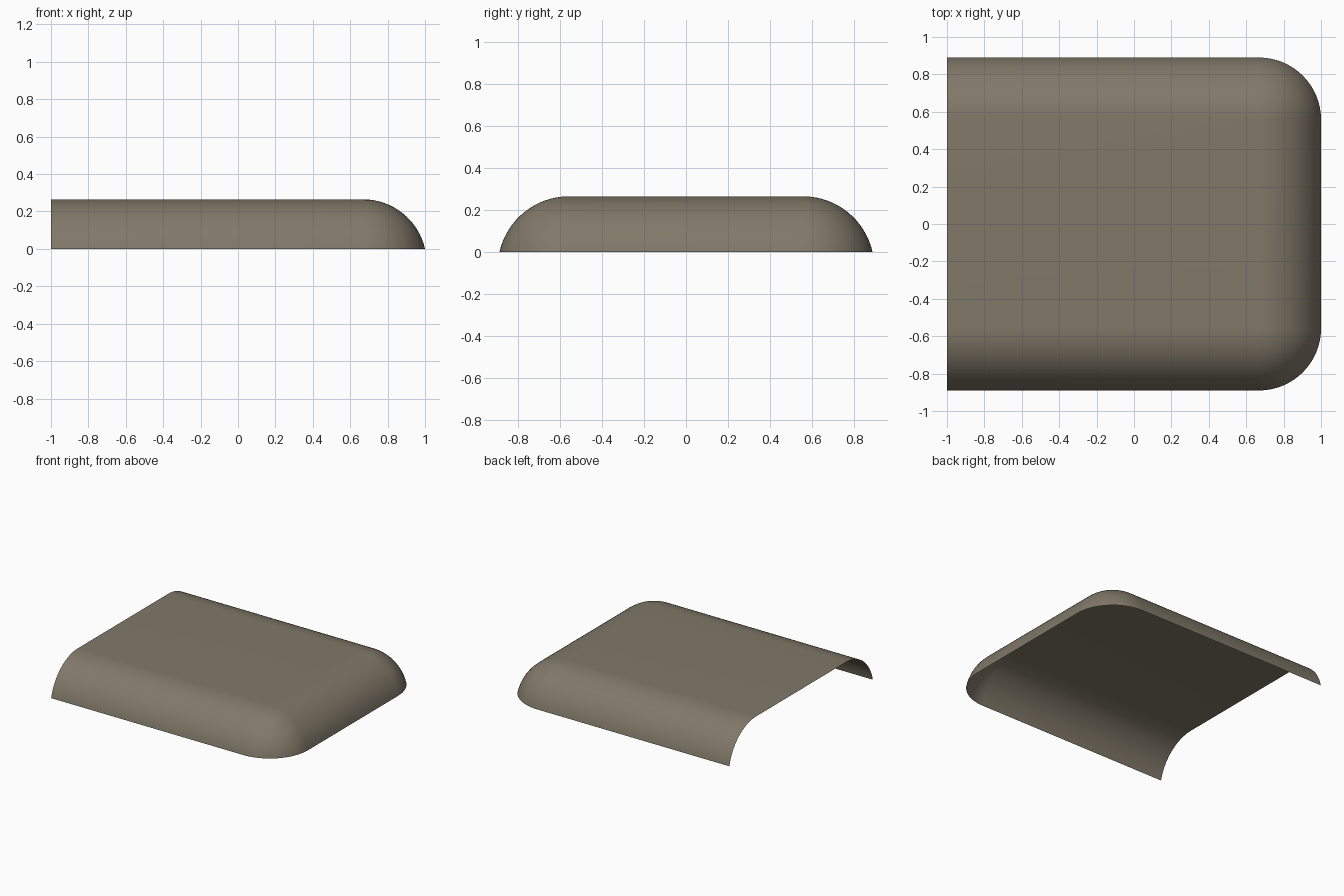
import bpy, bmesh
from math import sin, cos, acos, sqrt, pi

if "Cube" in bpy.data.objects:
    bpy.data.objects.remove(bpy.data.objects["Cube"])

# Overall dimensions
HALF_X, HALF_Y, HEIGHT, R = 1.0, 0.89, 0.265, 0.34
INSET = sqrt(R * R - (R - HEIGHT) ** 2)      # width of the rounded border
CX, CY = HALF_X - INSET, HALF_Y - INSET      # corner centres
STEPS = 16

# Border profile: circular arc from the bottom rim up to the flat top
end = acos((R - HEIGHT) / R)
profile = [(R * sin(a), R * cos(a) - (R - HEIGHT))
           for a in (end * (1 - i / STEPS) for i in range(STEPS + 1))]

# Path around three sides (the -x end is open): base point and outward angle
path = [(-HALF_X, -CY, -pi / 2)]
path += [(CX, -CY, -pi / 2 + pi / 2 * i / STEPS) for i in range(STEPS + 1)]
path += [(CX, CY, pi / 2 * i / STEPS) for i in range(STEPS + 1)]
path += [(-HALF_X, CY, pi / 2)]

# Rounded border swept along the path
bm = bmesh.new()
rows = [[bm.verts.new((x + r * cos(a), y + r * sin(a), z)) for r, z in profile]
        for x, y, a in path]
for p, q in zip(rows, rows[1:]):
    for i in range(STEPS):
        bm.faces.new((p[i], q[i], q[i + 1], p[i + 1]))

# Flat top panel
bm.faces.new([bm.verts.new((x, y, HEIGHT)) for x, y in
              ((-HALF_X, -CY), (CX, -CY), (CX, CY), (-HALF_X, CY))])
bmesh.ops.remove_doubles(bm, verts=bm.verts, dist=1e-4)
bmesh.ops.dissolve_degenerate(bm, edges=bm.edges, dist=1e-5)

mesh = bpy.data.meshes.new("cover_shell")
bm.to_mesh(mesh)
bm.free()
shell = bpy.data.objects.new("cover_shell", mesh)
bpy.context.collection.objects.link(shell)

# Warm grey-brown finish
mat = bpy.data.materials.new("taupe")
mat.diffuse_color = (0.22, 0.19, 0.14, 1)
mat.use_nodes = True
mat.node_tree.nodes["Principled BSDF"].inputs["Base Color"].default_value = mat.diffuse_color
mesh.materials.append(mat)

# Smooth shading
bpy.context.view_layer.objects.active = shell
shell.select_set(True)
bpy.ops.object.shade_smooth_by_angle()
